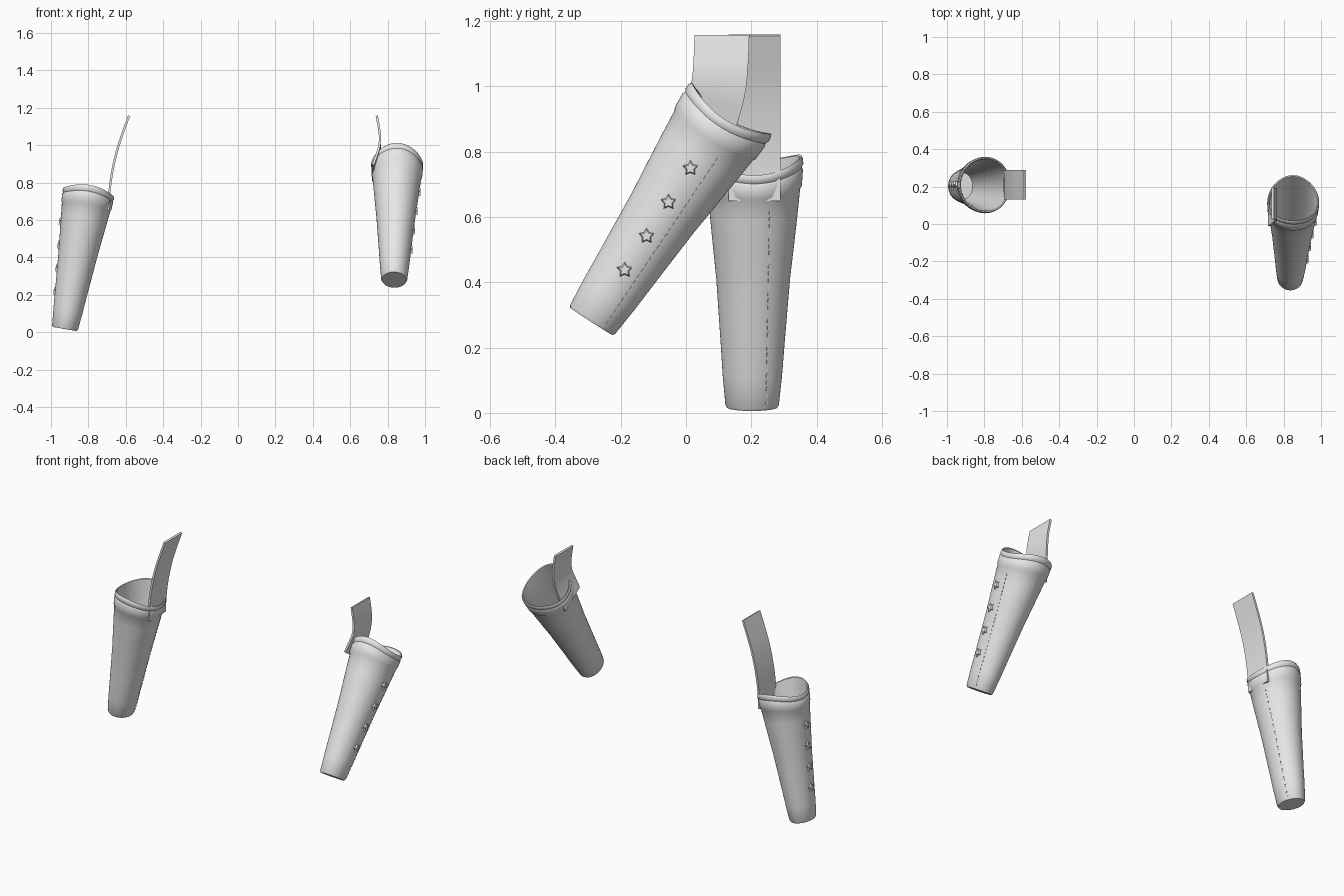
import bpy, bmesh, math
from mathutils import Vector, Matrix

if "Cube" in bpy.data.objects:
    bpy.data.objects.remove(bpy.data.objects["Cube"])

mat = bpy.data.materials.new("light_grey")
mat.use_nodes = True
GREY = (0.8, 0.8, 0.8, 1)
mat.diffuse_color = GREY
mat.node_tree.nodes["Principled BSDF"].inputs["Base Color"].default_value = GREY

SIDES = 64
# Sleeve sections: height along axis, half width, half depth
OUTER = [(0, .065, .077), (.008, .070, .082), (.1, .079, .091), (.2, .087, .098),
         (.3, .0955, .1055), (.4, .104, .113), (.5, .1145, .124), (.6, .125, .135),
         (.665, .132, .142), (.672, .136, .147), (.712, .138, .150), (.718, .134, .146),
         (.726, .139, .151), (.738, .139, .150), (.745, .135, .145)]
INNER = [(.742, .130, .139), (.73, .127, .137), (.6, .117, .127), (.4, .096, .105),
         (.2, .079, .090), (.015, .062, .074)]


def section(t):
    """Outer half width and half depth at a height."""
    for (t0, a0, b0), (t1, a1, b1) in zip(OUTER, OUTER[1:]):
        if t <= t1:
            f = (t - t0) / (t1 - t0)
            return a0 + f * (a1 - a0), b0 + f * (b1 - b0)
    return OUTER[-1][1:]


def finish(name, bm, matrix=None):
    bmesh.ops.recalc_face_normals(bm, faces=bm.faces)
    mesh = bpy.data.meshes.new(name)
    bm.to_mesh(mesh)
    bm.free()
    mesh.materials.append(mat)
    ob = bpy.data.objects.new(name, mesh)
    bpy.context.collection.objects.link(ob)
    if matrix:
        ob.matrix_world = matrix
    bpy.ops.object.select_all(action='DESELECT')
    ob.select_set(True)
    bpy.context.view_layer.objects.active = ob
    bpy.ops.object.shade_smooth_by_angle(angle=math.radians(40))
    return ob


def bridge(bm, rings):
    """Skin a run of closed rings and cap both ends."""
    n = len(rings[0])
    for r0, r1 in zip(rings, rings[1:]):
        for i in range(n):
            j = (i + 1) % n
            bm.faces.new((r0[i], r0[j], r1[j], r1[i]))
    bm.faces.new(rings[0])
    bm.faces.new(rings[-1])


def sleeve(name, matrix):
    """Tapered hollow sleeve with a hem band and a rim raised front and back."""
    bm = bmesh.new()
    rings = []
    for t, a, b in OUTER + INNER:
        lift = max(0, (t - .5) / .245) ** 2 * .037
        ring = []
        for i in range(SIDES):
            th = math.tau * i / SIDES
            s = math.sin(th)
            ring.append(bm.verts.new((a * math.cos(th), b * s + .008 * t, t + lift * s * s)))
        rings.append(ring)
    bridge(bm, rings)
    finish(name, bm, matrix)


def stars(name, matrix, side, spin):
    """Four puffy stars in a row down one side."""
    bm = bmesh.new()
    for k in range(4):
        t = .19 + .124 * k
        x = section(t)[0]
        rings = []
        for depth, size in ((-.004, 1), (.004, 1), (.008, .75)):
            ring = []
            for i in range(10):
                r = size * (.025 if i % 2 == 0 else .014)
                ang = math.pi * i / 5 + spin
                ring.append(bm.verts.new((side * (x + depth), -r * math.sin(ang),
                                          t + r * math.cos(ang))))
            rings.append(ring)
        bridge(bm, rings)
    finish(name, bm, matrix)


def stitches(name, matrix):
    """Row of short stitches along the seam."""
    bm = bmesh.new()
    for k in range(29):
        t = .025 + .0215 * k
        a, b = section(t)
        y = .043 + .01 * t
        slope = y / b
        x = a * math.sqrt(1 - slope * slope)
        turn = Matrix.Rotation(math.atan2(slope / b, x / a / a), 4, 'Z')
        bmesh.ops.create_cube(bm, size=1, matrix=Matrix.Translation((x, y + .008 * t, t)) @ turn
                              @ Matrix.Diagonal((.005, .004, .012, 1)))
    finish(name, bm, matrix)


def strap(name, path, start_dir, end_dir, width):
    """Bent flat strap swept along a path, its width direction turning on the way."""
    pts = [Vector(p) for p in path]
    steps = 8
    smooth = []
    for i in range(len(pts) - 1):
        p0, p1, p2 = pts[max(i - 1, 0)], pts[i], pts[i + 1]
        p3 = pts[min(i + 2, len(pts) - 1)]
        for k in range(steps + (i == len(pts) - 2)):
            f = k / steps
            smooth.append(.5 * (2 * p1 + (p2 - p0) * f + (2 * p0 - 5 * p1 + 4 * p2 - p3) * f ** 2
                                + (3 * p1 - p0 - 3 * p2 + p3) * f ** 3))
    bm = bmesh.new()
    rings = []
    last = len(smooth) - 1
    for i, p in enumerate(smooth):
        along = smooth[min(i + 1, last)] - smooth[max(i - 1, 0)]
        across = Vector(start_dir).lerp(Vector(end_dir), min(1, 1.4 * i / last)).normalized()
        out = along.cross(across).normalized() * .006
        half = across * width / 2
        rings.append([bm.verts.new(p + half * s + out * o)
                      for s, o in ((-1, -1), (1, -1), (1, 1), (-1, 1))])
    bridge(bm, rings)
    finish(name, bm)


def frame(origin, axis, across):
    """Placement from the sleeve's foot, its axis and its front-to-back direction."""
    w = Vector(axis).normalized()
    u = Vector(across).cross(w).normalized()
    v = w.cross(u)
    m = Matrix((u, v, w)).transposed().to_4x4()
    m.translation = Vector(origin)
    return m


left = frame((.835, -.29, .28), (.022, .543, .84), (0, .84, -.543))
right = frame((-.926, .2025, .017), (.172, 0, .985), (0, 1, 0))

for label, m, side, spin in (("left", left, 1, .57), ("right", right, -1, 0)):
    sleeve(label + "_sleeve", m)
    stars(label + "_stars", m, side, spin)
    stitches(label + "_seam_stitches", m)

strap("left_strap", [(.722, .06, .85), (.742, .08, .92), (.757, .098, .99),
                     (.758, .106, 1.06), (.742, .11, 1.157)], (0, .84, -.543), (0, 1, 0), .168)
strap("right_strap", [(-.693, .21, .65), (-.685, .21, .77), (-.668, .21, .88),
                      (-.638, .21, 1.0), (-.583, .21, 1.157)], (0, 1, 0), (0, 1, 0), .16)
